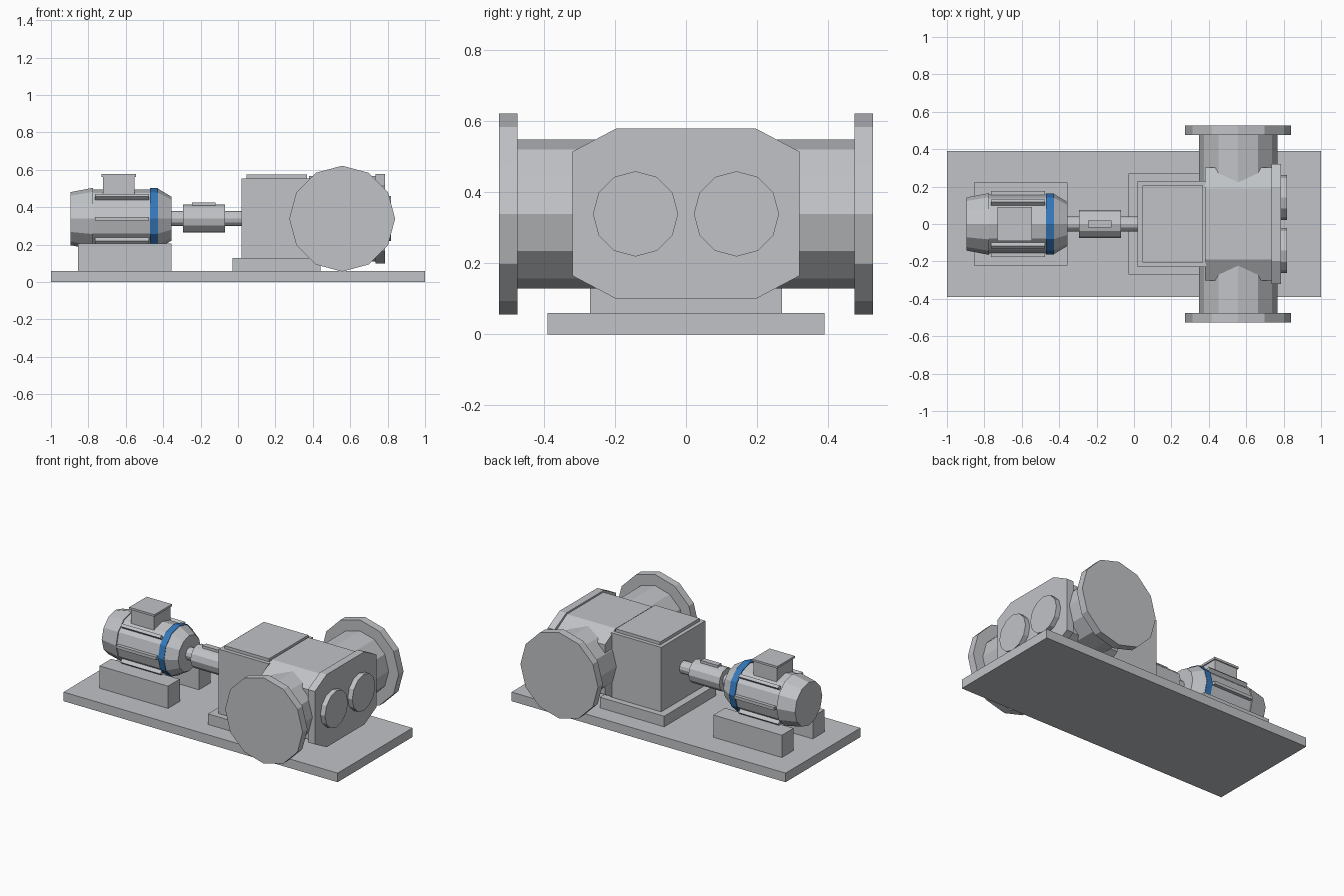
import bpy, bmesh, math
from mathutils import Matrix

if "Cube" in bpy.data.objects:
    bpy.data.objects.remove(bpy.data.objects["Cube"])


def material(name, rgb):
    m = bpy.data.materials.new(name)
    m.diffuse_color = (*rgb, 1)
    m.use_nodes = True
    m.node_tree.nodes["Principled BSDF"].inputs["Base Color"].default_value = m.diffuse_color
    return m


GREY = material("machine grey", (0.53, 0.545, 0.57))
BLUE = material("band blue", (0.035, 0.19, 0.5))
AXIS_Z = 0.339  # height of the shaft line


def finish(name, bm, mat=GREY):
    bmesh.ops.recalc_face_normals(bm, faces=bm.faces)
    me = bpy.data.meshes.new(name)
    bm.to_mesh(me)
    bm.free()
    me.materials.append(mat)
    ob = bpy.data.objects.new(name, me)
    bpy.context.collection.objects.link(ob)
    return ob


def box(name, x, y, z, matrix=None):
    """Box from (min, max) ranges, optionally moved by a matrix."""
    bm = bmesh.new()
    bmesh.ops.create_cube(bm, size=1)
    for v in bm.verts:
        v.co = [lo + (c + 0.5) * (hi - lo) for c, (lo, hi) in zip(v.co, (x, y, z))]
    if matrix:
        bm.transform(matrix)
    return finish(name, bm)


def turned(name, profile, axis="X", centre=(0, 0, AXIS_Z), mat=GREY, n=12):
    """Solid of revolution from (position along axis, radius) pairs."""
    bm = bmesh.new()
    rings = []
    for t, r in profile:
        ring = []
        for i in range(n):
            a = math.tau * i / n
            c, s = r * math.cos(a), r * math.sin(a)
            p = (t, c, s) if axis == "X" else (c, t, s)
            ring.append(bm.verts.new([p[k] + centre[k] for k in range(3)]))
        rings.append(ring)
    for a, b in zip(rings, rings[1:]):
        for i in range(n):
            j = (i + 1) % n
            bm.faces.new((a[i], a[j], b[j], b[i]))
    bm.faces.new(rings[0])
    bm.faces.new(rings[-1])
    return finish(name, bm, mat)


def octagon(name, x, half_y, flat_y, z, drop):
    """Prism along x with chamfered corners."""
    bm = bmesh.new()
    z0, z1 = z
    pts = [(flat_y, z1), (half_y, z1 - drop), (half_y, z0 + drop), (flat_y, z0)]
    pts += [(-y, h) for y, h in reversed(pts)]
    f = bm.faces.new([bm.verts.new((x[0], y, h)) for y, h in pts])
    ext = bmesh.ops.extrude_face_region(bm, geom=[f])
    verts = [v for v in ext["geom"] if isinstance(v, bmesh.types.BMVert)]
    bmesh.ops.translate(bm, verts=verts, vec=(x[1] - x[0], 0, 0))
    return finish(name, bm)


# Base plate, pump pedestal and motor feet
box("base_plate", (-1, 1), (-0.39, 0.39), (0, 0.06))
box("pump_pedestal", (-0.03, 0.44), (-0.27, 0.27), (0.06, 0.13))
for side, y in (("front", (-0.222, -0.1)), ("back", (0.1, 0.222))):
    box(side + "_motor_foot", (-0.855, -0.355), y, (0.06, 0.207))

# Motor
turned("motor_fan_cover", [(-0.895, 0.142), (-0.775, 0.165)])
turned("motor_body", [(-0.775, 0.157), (-0.47, 0.157)])
turned("motor_band", [(-0.47, 0.163), (-0.427, 0.163)], mat=BLUE)
turned("motor_end_bell", [(-0.427, 0.16), (-0.355, 0.117)])
for deg in (0, 45, 135, 180, 225, 270, 315):
    turn = Matrix.Translation((0, 0, AXIS_Z)) @ Matrix.Rotation(math.radians(deg), 4, "X")
    box("motor_fin", (-0.765, -0.475), (0.13, 0.177), (-0.01, 0.01), turn)
box("terminal_box", (-0.722, -0.553), (-0.084, 0.084), (0.47, 0.565))
box("terminal_box_lid", (-0.73, -0.546), (-0.091, 0.091), (0.563, 0.577))

# Shafts and coupling
turned("motor_shaft", [(-0.36, 0.04), (-0.29, 0.04)])
turned("coupling", [(-0.295, 0.075), (-0.07, 0.075)])
turned("pump_shaft", [(-0.075, 0.04), (0.03, 0.04)])
box("coupling_key", (-0.245, -0.12), (-0.018, 0.018), (0.4, 0.426))

# Gearbox
box("gearbox", (0.02, 0.385), (-0.23, 0.23), (0.12, 0.555))
box("gearbox_lid", (0.045, 0.37), (-0.205, 0.205), (0.55, 0.575))

# Pump casing, end plate and rotor covers
octagon("pump_casing", (0.38, 0.737), 0.302, 0.19, (0.11, 0.568), 0.065)
octagon("pump_end_plate", (0.735, 0.785), 0.32, 0.197, (0.1, 0.579), 0.065)
for y in (-0.142, 0.142):
    turned("rotor_cover", [(0.78, 0.12), (0.818, 0.12)], centre=(0, y, AXIS_Z))

# Side ports with flanges
for side, s in (("front", -1), ("back", 1)):
    c = (0.557, 0, AXIS_Z)
    turned(side + "_port_pipe", [(s * 0.19, 0.21), (s * 0.48, 0.21)], "Y", c)
    turned(side + "_port_flange", [(s * 0.475, 0.283), (s * 0.526, 0.283)], "Y", c)
